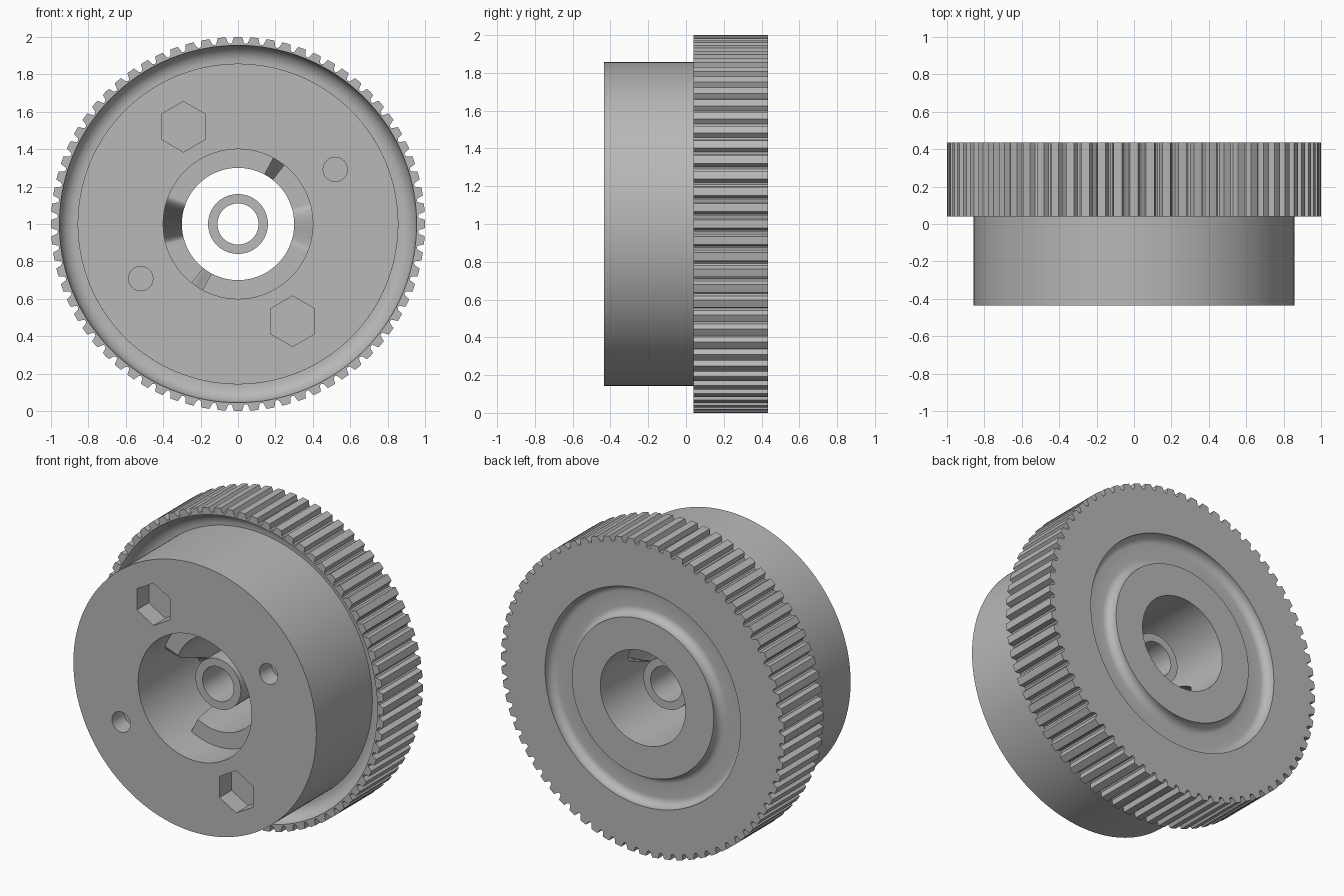
import bpy
import bmesh
from math import sin, cos, pi, sqrt, radians, degrees
from mathutils import Matrix

cube = bpy.data.objects.get("Cube")
if cube:
    bpy.data.objects.remove(cube)

grey = bpy.data.materials.new("plain_grey")
grey.use_nodes = True
colour = (0.48, 0.48, 0.48, 1)
grey.diffuse_color = colour
grey.node_tree.nodes["Principled BSDF"].inputs["Base Color"].default_value = colour

TEETH, STEPS = 72, 8
FRONT, BACK, RIM = -0.435, 0.435, 0.04
BORE, RECESS = 0.30, 0.40


def tooth_radius(angle):
    # Flat land with a round groove on either side
    a = (angle * TEETH / (2 * pi)) % 1
    u = abs(a - round(a))
    gap = (0.5 - u) / 0.25
    return 1.0 - (0.036 * sqrt(max(0, 1 - gap * gap)) if gap < 1 else 0)


def jaw_height(angle):
    # Two opposite ratchet pockets: a steep drop, a floor, then a ramp back up
    t = ((62 - degrees(angle)) % 180) / 84
    if t >= 1:
        return -0.2
    if t < 0.12:
        f = t / 0.12
    else:
        f = min(1, (1 - t) / 0.45)
    return -0.2 + 0.37 * f * f * (3 - 2 * f)


def value(v, angle):
    return v(angle) if callable(v) else v


def add_object(name, bm):
    bmesh.ops.recalc_face_normals(bm, faces=bm.faces)
    mesh = bpy.data.meshes.new(name)
    bm.to_mesh(mesh)
    bm.free()
    mesh.materials.append(grey)
    obj = bpy.data.objects.new(name, mesh)
    bpy.context.collection.objects.link(obj)
    return obj


def lathe(name, profile, columns):
    # Closed profile of (radius, y) turned about the y axis at z = 1
    bm = bmesh.new()
    cols = []
    for i in range(columns):
        a = 2 * pi * i / columns
        cols.append([bm.verts.new((value(r, a) * cos(a), value(y, a), 1 + value(r, a) * sin(a)))
                     for r, y in profile])
    n = len(profile)
    for i in range(columns):
        c, d = cols[i], cols[(i + 1) % columns]
        for j in range(n):
            k = (j + 1) % n
            bm.faces.new((c[j], c[k], d[k], d[j]))
    return add_object(name, bm)


def arc(cx, cy, radius, start, end, count=7):
    angles = [radians(start + (end - start) * i / count) for i in range(count + 1)]
    return [(cx + radius * cos(a), cy + radius * sin(a)) for a in angles]


def smooth(obj):
    bpy.ops.object.select_all(action='DESELECT')
    obj.select_set(True)
    bpy.context.view_layer.objects.active = obj
    bpy.ops.object.shade_smooth_by_angle(angle=radians(30))


# Pulley body: hub, filleted front channel, toothed rim, back groove, bore and jaws
profile = [(RECESS, FRONT), (0.857, FRONT)]
profile += arc(0.865, RIM, 0.09, 95, 0)
profile += [(tooth_radius, RIM), (tooth_radius, BACK), (0.69, BACK)]
profile += arc(0.64, BACK - 0.01, 0.05, 0, -90)
profile += arc(0.55, BACK - 0.01, 0.05, -90, -180)
profile += [(0.50, BACK), (BORE, BACK), (BORE, jaw_height), (RECESS, jaw_height)]
body = lathe("toothed_pulley_body", profile, TEETH * STEPS)


# Blind hexagonal pockets and round holes in the front face
def cutter(name, x, z, radius, sides, depth):
    bm = bmesh.new()
    bmesh.ops.create_cone(bm, cap_ends=True, segments=sides, radius1=radius,
                          radius2=radius, depth=2 * depth)
    bmesh.ops.transform(bm, matrix=Matrix.Translation((x, FRONT, 1 + z))
                        @ Matrix.Rotation(pi / 2, 4, 'X'), verts=bm.verts)
    obj = add_object(name, bm)
    obj.hide_render = True
    return obj


cutters = []
for s in (1, -1):
    cutters.append(cutter("hex_pocket_cutter", -0.292 * s, 0.52 * s, 0.135, 6, 0.12))
    cutters.append(cutter("round_hole_cutter", 0.52 * s, 0.292 * s, 0.065, 32, 0.12))

bpy.ops.object.select_all(action='DESELECT')
bpy.context.view_layer.objects.active = body
body.select_set(True)
for tool in cutters:
    mod = body.modifiers.new("pocket", 'BOOLEAN')
    mod.operation = 'DIFFERENCE'
    mod.solver = 'EXACT'
    mod.object = tool
    bpy.ops.object.modifier_apply(modifier=mod.name)
for tool in cutters:
    bpy.data.objects.remove(tool)
smooth(body)

# Free centre sleeve
sleeve = lathe("centre_sleeve", [(0.11, -0.2), (0.16, -0.2), (0.16, 0.2), (0.11, 0.2)], 64)
smooth(sleeve)
